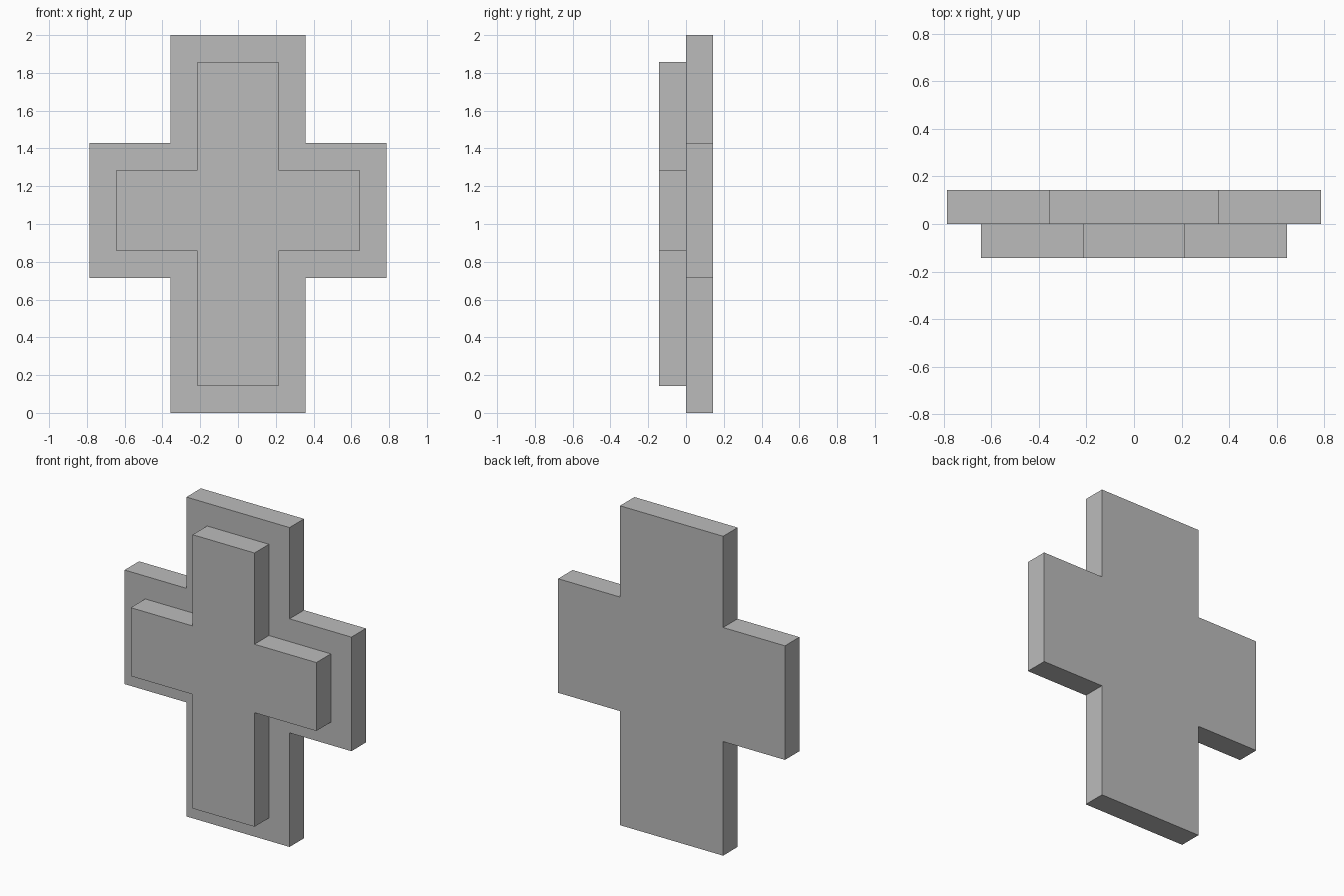
import bpy
import bmesh

cube = bpy.data.objects.get("Cube")
if cube:
    bpy.data.objects.remove(cube, do_unlink=True)

U = 1 / 14  # the design sits on a grid of 28 units to the full height

# Single plain grey
grey = bpy.data.materials.new("plain grey")
grey.use_nodes = True
colour = (0.5, 0.5, 0.5, 1)
grey.diffuse_color = colour
grey.node_tree.nodes["Principled BSDF"].inputs["Base Color"].default_value = colour


def cross(name, inset, y_front, y_back):
    """Extruded cross, its outline drawn in by inset units on every side."""
    post, arm = 5 - inset, 11 - inset
    bottom, top = inset, 28 - inset
    low, high = 10 + inset, 20 - inset
    right_half = [(post, bottom), (post, low), (arm, low),
                  (arm, high), (post, high), (post, top)]
    outline = right_half + [(-x, z) for x, z in reversed(right_half)]

    bm = bmesh.new()
    face = bm.faces.new([bm.verts.new((x * U, y_front * U, z * U)) for x, z in outline])
    result = bmesh.ops.extrude_face_region(bm, geom=[face], use_keep_orig=True)
    moved = [g for g in result["geom"] if isinstance(g, bmesh.types.BMVert)]
    bmesh.ops.translate(bm, verts=moved, vec=(0, (y_back - y_front) * U, 0))
    bmesh.ops.recalc_face_normals(bm, faces=bm.faces)
    mesh = bpy.data.meshes.new(name)
    bm.to_mesh(mesh)
    bm.free()
    mesh.materials.append(grey)
    obj = bpy.data.objects.new(name, mesh)
    bpy.context.collection.objects.link(obj)
    return obj


# Wide backing slab and the smaller raised cross on its front
cross("back_cross", 0, 0, 2)
cross("front_cross", 2, -2, 0)
